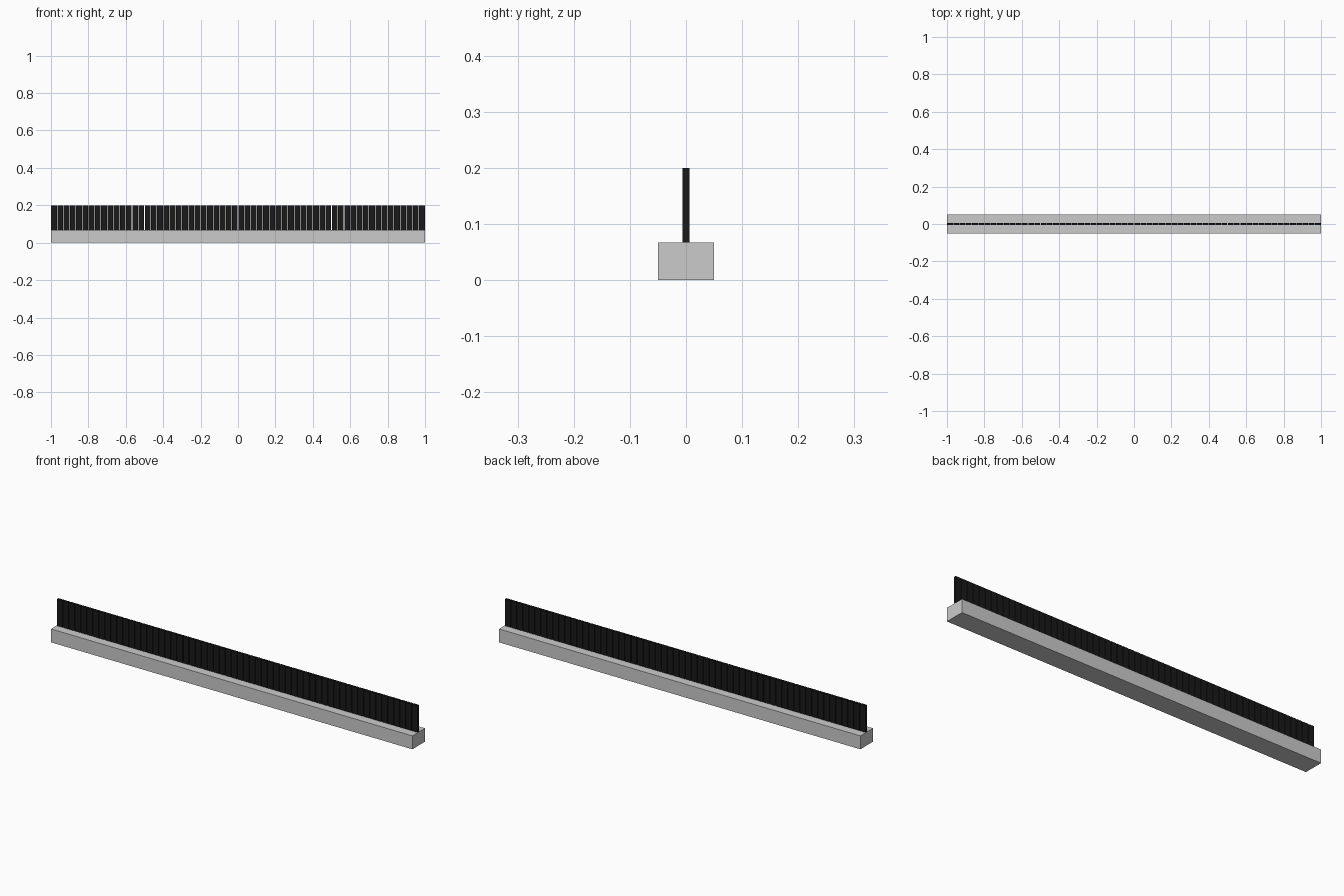
import bpy

if "Cube" in bpy.data.objects:
    bpy.data.objects.remove(bpy.data.objects["Cube"])

LENGTH, DEPTH, BASE_H, TOTAL_H = 2.0, 0.10, 0.067, 0.20
COUNT = 60
PITCH = LENGTH / COUNT
GAP = 0.003


def box(name, size, location):
    bpy.ops.mesh.primitive_cube_add(size=1, location=location)
    obj = bpy.context.object
    obj.name = name
    obj.scale = size
    bpy.ops.object.transform_apply(location=False, rotation=False, scale=True)
    return obj


# Holder bar
box("holder_bar", (LENGTH, DEPTH, BASE_H), (0, 0, BASE_H / 2))

# Row of flat black bristle tufts
black = bpy.data.materials.new("bristle_black")
black.diffuse_color = (0.01, 0.01, 0.01, 1)
black.use_nodes = True
black.node_tree.nodes["Principled BSDF"].inputs["Base Color"].default_value = black.diffuse_color
tuft_h = TOTAL_H - BASE_H
tufts = box("bristle_tufts", (PITCH - GAP, 0.0125, tuft_h),
            (-LENGTH / 2 + PITCH / 2, 0, BASE_H + tuft_h / 2))
tufts.data.materials.append(black)
row = tufts.modifiers.new("row", 'ARRAY')
row.count = COUNT
row.use_relative_offset = False
row.use_constant_offset = True
row.constant_offset_displace = (PITCH, 0, 0)
